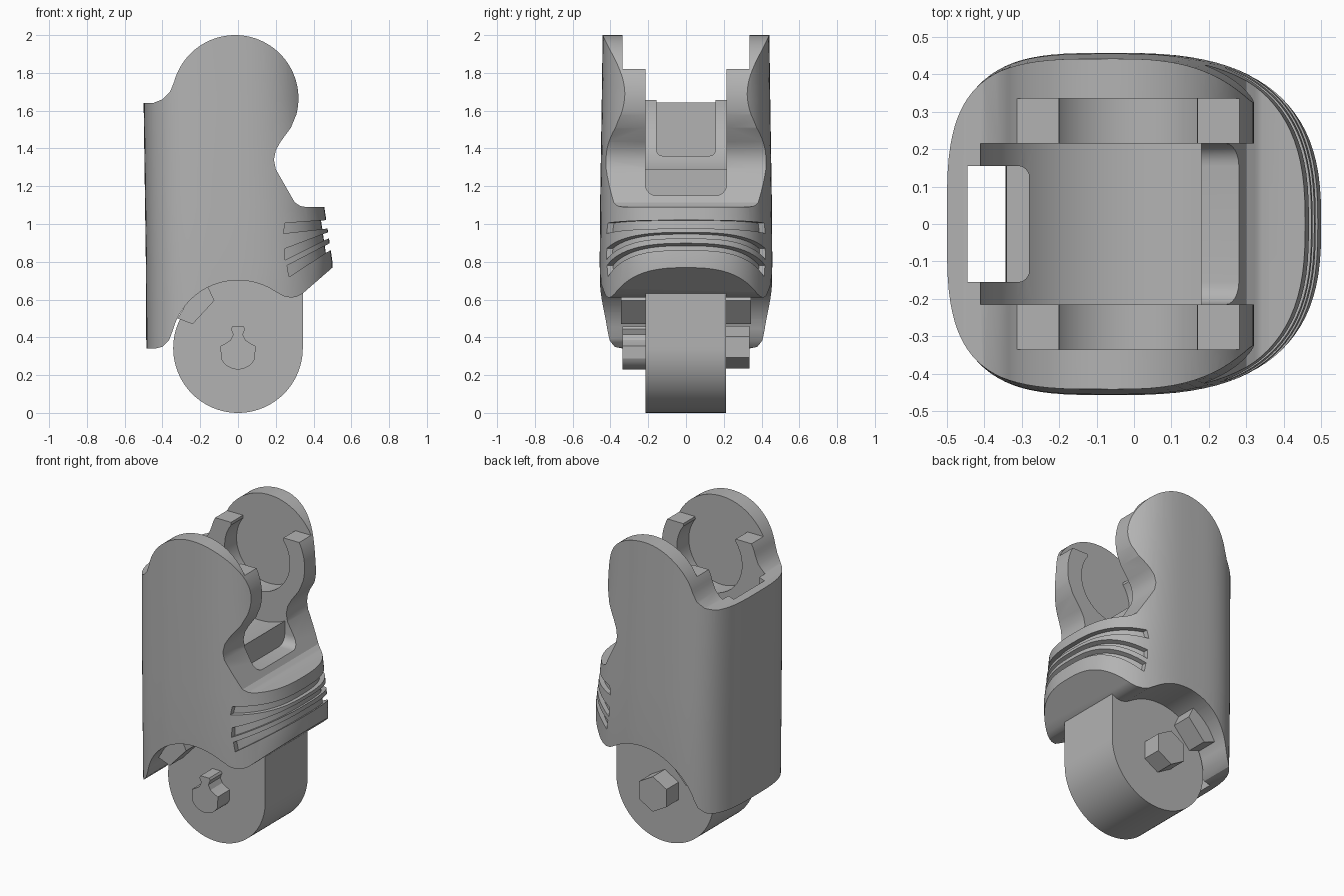
import bpy, bmesh
from math import cos, sin, pi, radians, copysign

if "Cube" in bpy.data.objects:
    bpy.data.objects.remove(bpy.data.objects["Cube"])

GRAY = (0.45, 0.45, 0.45, 1)
mat = bpy.data.materials.new("plain gray")
mat.use_nodes = True
mat.diffuse_color = GRAY
mat.node_tree.nodes["Principled BSDF"].inputs["Base Color"].default_value = GRAY


def arc(cx, cz, r, a0, a1, n=24):
    """Points along an arc, angles in degrees."""
    angles = [radians(a0 + (a1 - a0) * i / n) for i in range(n + 1)]
    return [(cx + r * cos(a), cz + r * sin(a)) for a in angles]


def loft(name, rings):
    """Closed solid through a list of equal-length rings."""
    bm = bmesh.new()
    loops = [[bm.verts.new(p) for p in ring] for ring in rings]
    for a, b in zip(loops, loops[1:]):
        for i in range(len(a)):
            j = (i + 1) % len(a)
            bm.faces.new((a[i], a[j], b[j], b[i]))
    bm.faces.new(loops[0])
    bm.faces.new(loops[-1])
    bmesh.ops.recalc_face_normals(bm, faces=bm.faces)
    mesh = bpy.data.meshes.new(name)
    bm.to_mesh(mesh)
    bm.free()
    mesh.materials.append(mat)
    obj = bpy.data.objects.new(name, mesh)
    bpy.context.collection.objects.link(obj)
    return obj


def prism(name, points, axis, lo, hi):
    """Extrude a 2D outline along an axis from lo to hi."""
    place = {"X": lambda u, v, t: (t, u, v),
             "Y": lambda u, v, t: (u, t, v),
             "Z": lambda u, v, t: (u, v, t)}[axis]
    return loft(name, [[place(u, v, t) for u, v in points] for t in (lo, hi)])


def rect(u0, u1, v0, v1):
    return [(u0, v0), (u1, v0), (u1, v1), (u0, v1)]


def round_rect(u0, u1, v0, v1, r):
    return (arc(u1 - r, v1 - r, r, 0, 90, 6) + arc(u0 + r, v1 - r, r, 90, 180, 6)
            + arc(u0 + r, v0 + r, r, 180, 270, 6) + arc(u1 - r, v0 + r, r, 270, 360, 6))


def combine(target, tool, operation="DIFFERENCE"):
    """Boolean the tool into the target, then discard the tool."""
    mod = target.modifiers.new("shape", "BOOLEAN")
    mod.operation = operation
    mod.solver = "EXACT"
    mod.object = tool
    bpy.context.view_layer.objects.active = target
    bpy.ops.object.modifier_apply(modifier=mod.name)
    bpy.data.objects.remove(tool)


def smooth(obj):
    bpy.ops.object.select_all(action="DESELECT")
    obj.select_set(True)
    bpy.context.view_layer.objects.active = obj
    bpy.ops.object.shade_smooth_by_angle(angle=radians(25))


def section(z, front, back, half, inset=0):
    """Rounded plan section, squarer at the back than at the front."""
    ring = []
    for i in range(96):
        c, s = cos(2 * pi * i / 96), sin(2 * pi * i / 96)
        n = 2.7 if c > 0 else 3.5
        reach = (front if c > 0 else back) + 0.05 * copysign(1, c) - inset
        ring.append((-0.05 + copysign(reach * abs(c) ** (2 / n), c),
                     copysign((half - inset) * abs(s) ** (2 / n), s), z))
    return ring


def shell(name, inset=0):
    levels = [(0.25, 0.5, 0.485, 0.45), (0.8, 0.5, 0.488, 0.457), (1.09, 0.457, 0.492, 0.455),
              (1.66, 0.405, 0.5, 0.446), (2.1, 0.37, 0.5, 0.44)]
    return loft(name, [section(*level, inset) for level in levels])


# Body: rounded column trimmed by its side outline
body = shell("finger_body")
outline = ([(-0.6, 1.64), (-0.45, 1.64), (-0.4, 1.66), (-0.36, 1.7)]
           + arc(-0.015, 1.665, 0.335, 165, -15, 48)
           + [(0.28, 1.51), (0.225, 1.435), (0.2, 1.39), (0.19, 1.34), (0.2, 1.29),
              (0.28, 1.15), (0.3, 1.115), (0.33, 1.095), (0.36, 1.09), (0.6, 1.09),
              (0.6, 0.856), (0.34, 0.63), (0.31, 0.615), (0.28, 0.61), (0.24, 0.618)]
           + arc(0, 0.345, 0.357, 58, 165, 32)
           + [(-0.365, 0.385), (-0.4, 0.35), (-0.44, 0.34), (-0.6, 0.34)])
combine(body, prism("outline_cutter", outline, "Y", -0.7, 0.7), "INTERSECT")

# Socket between the cheeks: round seat, deep front mouth
seat = arc(0, 1.66, 0.41, 180, 360, 40) + [(0.41, 2.2), (-0.41, 2.2)]
combine(body, prism("seat_cutter", seat, "Y", -0.215, 0.215))
mouth = round_rect(-0.215, 0.215, 1.15, 2.3, 0.06)
combine(body, prism("mouth_cutter", mouth, "X", 0.18, 0.7))

# Pin recesses in both cheeks, open at the top
recess = (arc(-0.015, 1.665, 0.23, 143, 397, 36)
          + [(0.17, 1.82), (0.6, 1.82), (0.6, 2.2), (-0.6, 2.2), (-0.6, 1.82), (-0.2, 1.82)])
combine(body, prism("recess_cutter", recess, "Y", -0.335, 0.335))

# Cable passage down the back
combine(body, prism("passage_cutter", rect(-0.445, -0.34, -0.155, 0.155), "Z", 0.1, 2.2))
entry = round_rect(-0.44, -0.28, -0.155, 0.155, 0.03)
combine(body, prism("entry_cutter", entry, "Z", 1.0, 2.2))

# Grip grooves fanning around the front
grooves = [[(0.24, 0.95), (0.6, 0.99), (0.6, 1.03), (0.25, 1.005)],
           [(0.25, 0.81), (0.46, 0.915), (0.6, 0.97), (0.6, 1.0), (0.46, 0.95), (0.25, 0.87)],
           [(0.27, 0.72), (0.47, 0.85), (0.6, 0.92), (0.6, 0.96), (0.47, 0.89), (0.26, 0.78)]]
for points in grooves:
    cutter = prism("groove_cutter", points, "Y", -0.7, 0.7)
    combine(cutter, shell("core", 0.028))
    combine(body, cutter)
smooth(body)

# Hinge tongue below the body
tongue = prism("hinge_tongue", arc(0, 0.343, 0.343, 150, 360, 56) + [(0.343, 0.66), (0.2, 0.72), (-0.14, 0.72),
               (-0.24, 0.59)], "Y", -0.215, 0.213)
# Keep the tongue's hidden top inside the socket arc
combine(tongue, prism("tongue_trim", arc(0, 0.345, 0.362, 100, 180, 24)
                      + [(-0.36, -0.1), (0.5, -0.1), (0.5, 0.72)], "Y", -0.5, 0.5), "INTERSECT")
smooth(tongue)

# Hinge pins: keyed on the front, hexagonal on the back
key = (arc(0, 0.33, 0.1, 205, 335, 16) + [(0.092, 0.355), (0.07, 0.365), (0.04, 0.385),
       (0.025, 0.415), (0.038, 0.445), (0.03, 0.458), (-0.03, 0.458), (-0.038, 0.445),
       (-0.025, 0.415), (-0.04, 0.385), (-0.07, 0.365), (-0.092, 0.355)])
smooth(prism("front_pin", key, "Y", -0.335, -0.2))
smooth(prism("back_pin", arc(0, 0.348, 0.112, 30, 330, 5), "Y", 0.2, 0.335))

# Stop blocks beside the tongue
stop = [(-0.32, 0.5), (-0.24, 0.47), (-0.125, 0.595), (-0.16, 0.67), (-0.26, 0.6)]
for side, lo, hi in (("front", -0.345, -0.2), ("back", 0.2, 0.345)):
    smooth(prism(side + "_stop_block", stop, "Y", lo, hi))
